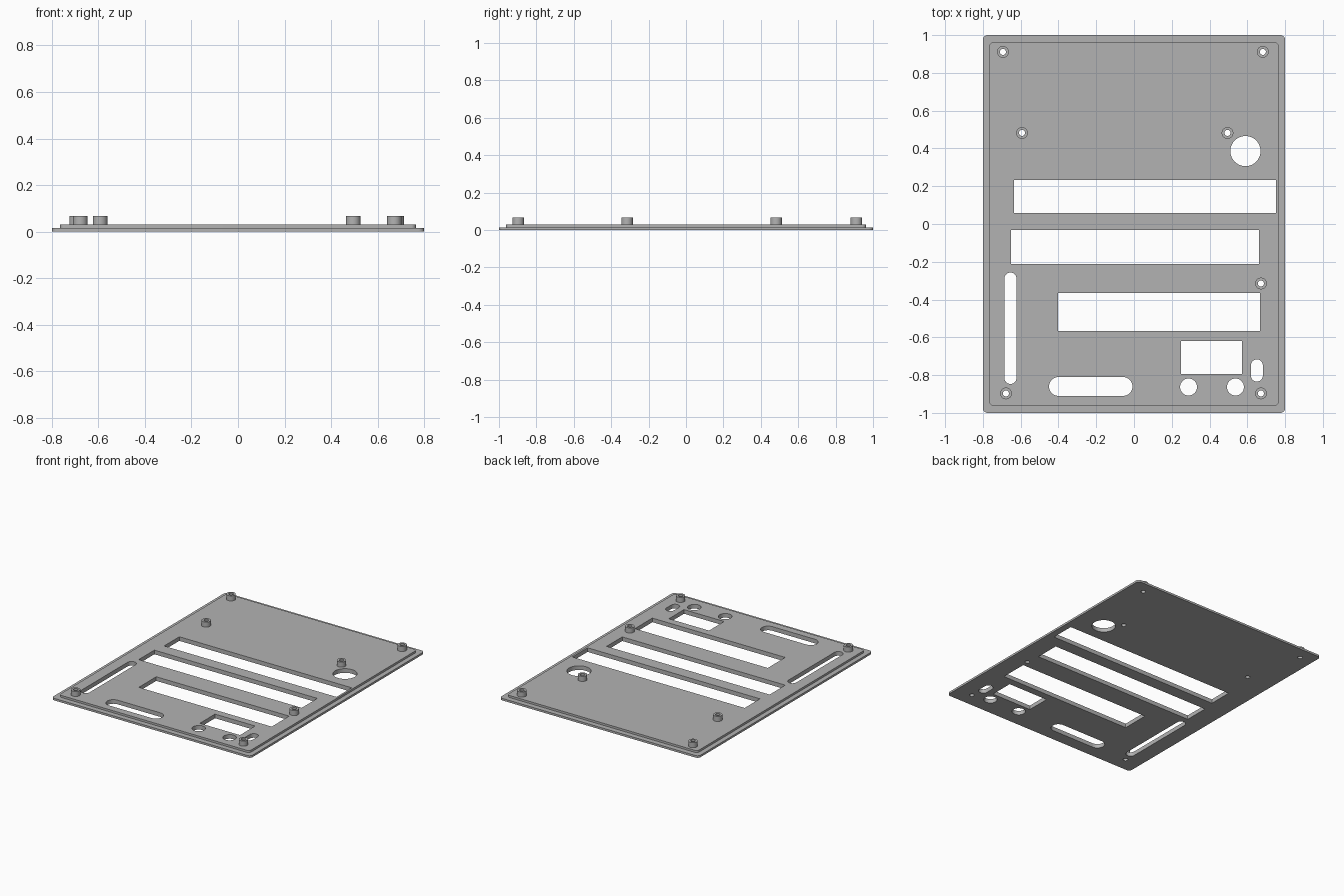
import bpy
from math import pi, cos, sin

cube = bpy.data.objects.get("Cube")
if cube:
    bpy.data.objects.remove(cube, do_unlink=True)

grey = bpy.data.materials.new("panel grey")
grey.use_nodes = True
colour = (0.45, 0.45, 0.45, 1)
grey.diffuse_color = colour
grey.node_tree.nodes["Principled BSDF"].inputs["Base Color"].default_value = colour


def rounded(x0, x1, y0, y1, r=0, steps=10):
    """Closed outline of a rectangle with corner radius r."""
    if r == 0:
        return [(x0, y0), (x1, y0), (x1, y1), (x0, y1)]
    centres = [(x1 - r, y1 - r), (x0 + r, y1 - r), (x0 + r, y0 + r), (x1 - r, y0 + r)]
    points = []
    for quarter, (cx, cy) in enumerate(centres):
        for i in range(steps + 1):
            a = (quarter + i / steps) * pi / 2
            p = (cx + r * cos(a), cy + r * sin(a))
            if not points or abs(p[0] - points[-1][0]) + abs(p[1] - points[-1][1]) > 1e-5:
                points.append(p)
    if abs(points[0][0] - points[-1][0]) + abs(points[0][1] - points[-1][1]) < 1e-5:
        points.pop()
    return points


def circle(x, y, r, n=32):
    return [(x + r * cos(2 * pi * i / n), y + r * sin(2 * pi * i / n)) for i in range(n)]


def slab(name, loops, z0, z1):
    """Solid between z0 and z1; the first loop is the outline, the rest are holes."""
    curve = bpy.data.curves.new(name, "CURVE")
    curve.dimensions = "2D"
    curve.fill_mode = "BOTH"
    curve.extrude = (z1 - z0) / 2
    for loop in loops:
        spline = curve.splines.new("POLY")
        spline.points.add(len(loop) - 1)
        for point, (x, y) in zip(spline.points, loop):
            point.co = (x, y, 0, 1)
        spline.use_cyclic_u = True
    temp = bpy.data.objects.new(name + " outline", curve)
    bpy.context.collection.objects.link(temp)
    graph = bpy.context.evaluated_depsgraph_get()
    mesh = bpy.data.meshes.new_from_object(temp.evaluated_get(graph))
    bpy.data.objects.remove(temp, do_unlink=True)
    bpy.data.curves.remove(curve)
    mesh.materials.clear()
    mesh.materials.append(grey)
    obj = bpy.data.objects.new(name, mesh)
    bpy.context.collection.objects.link(obj)
    obj.location.z = (z0 + z1) / 2
    bpy.ops.object.select_all(action="DESELECT")
    obj.select_set(True)
    bpy.context.view_layer.objects.active = obj
    # Weld caps to walls and make the normals face outward
    bpy.ops.object.mode_set(mode="EDIT")
    bpy.ops.mesh.select_all(action="SELECT")
    bpy.ops.mesh.remove_doubles(threshold=0.0001)
    bpy.ops.mesh.normals_make_consistent(inside=False)
    bpy.ops.object.mode_set(mode="OBJECT")
    bpy.ops.object.shade_smooth_by_angle(angle=pi / 6)
    return obj


BASE, TOP, POST_TOP = 0.015, 0.03, 0.067
POST_R, BORE_R = 0.031, 0.016

posts = {
    "back_right": (-0.694, 0.911), "back_left": (0.682, 0.911),
    "middle_right": (-0.593, 0.482), "middle_left": (0.495, 0.482),
    "side_left": (0.672, -0.315),
    "front_right": (-0.678, -0.897), "front_left": (0.672, -0.897),
}

holes = [
    # Rectangular windows
    rounded(-0.635, 0.751, 0.058, 0.233),
    rounded(-0.65, 0.661, -0.212, -0.032),
    rounded(-0.402, 0.667, -0.566, -0.365),
    rounded(0.249, 0.572, -0.794, -0.62),
    # Round-ended slots
    rounded(-0.686, -0.622, -0.847, -0.257, 0.032),
    rounded(-0.45, -0.008, -0.91, -0.81, 0.05),
    rounded(0.619, 0.682, -0.834, -0.717, 0.0315),
    # Round openings
    circle(0.59, 0.386, 0.08, 48),
    circle(0.289, -0.863, 0.045),
    circle(0.537, -0.863, 0.045),
]
holes += [circle(x, y, BORE_R) for x, y in posts.values()]

# Stepped panel: wide flange below, narrower raised layer above
slab("panel_flange", [rounded(-0.8, 0.8, -1, 1, 0.025)] + holes, 0, BASE)
slab("panel_raised_layer", [rounded(-0.765, 0.765, -0.962, 0.962, 0.02)] + holes, BASE, TOP)

# Hollow mounting posts
for place, (x, y) in posts.items():
    slab("post_" + place, [circle(x, y, POST_R), circle(x, y, BORE_R)], TOP, POST_TOP)
